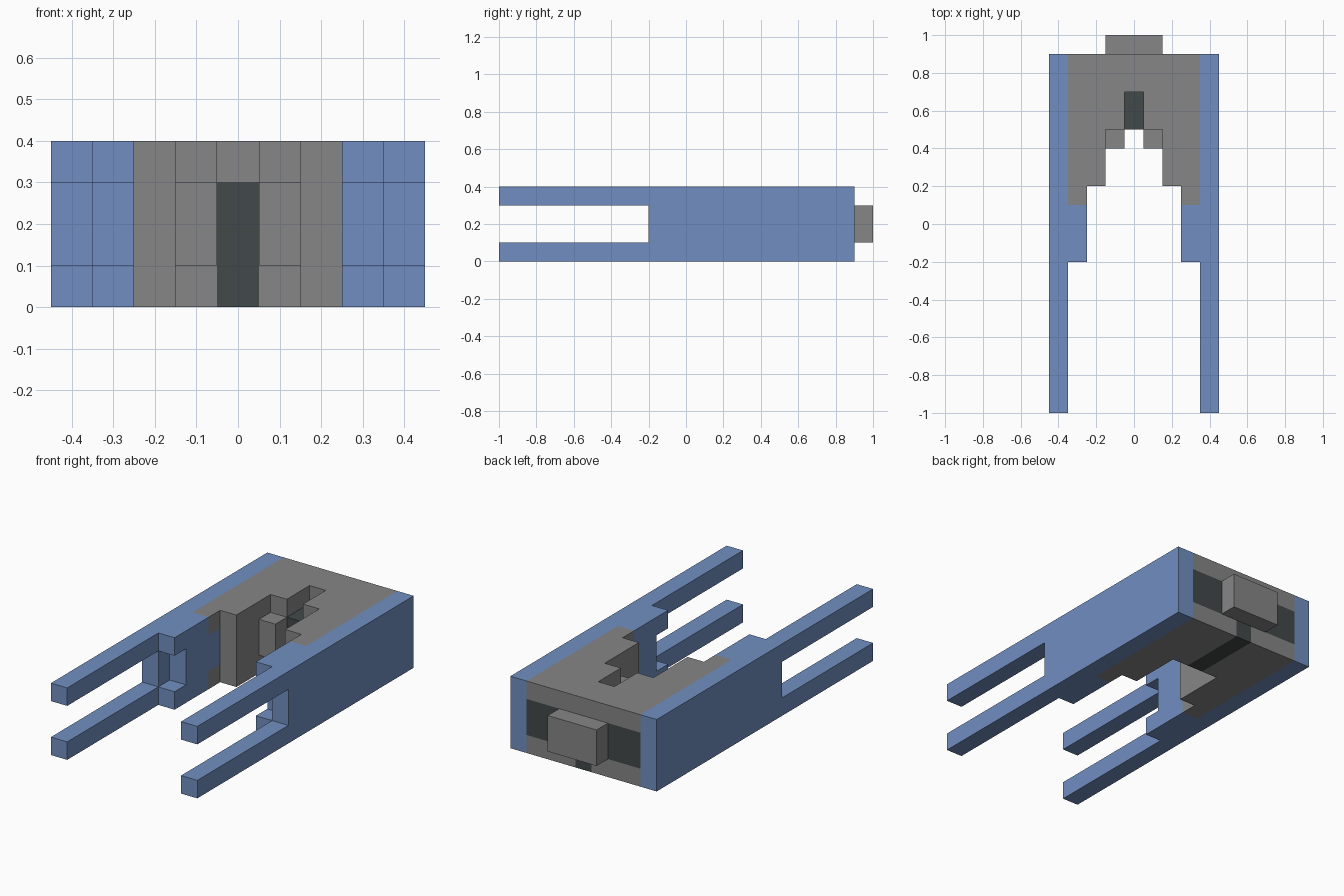
import bpy
import bmesh
from mathutils import Vector

cube = bpy.data.objects.get("Cube")
if cube:
    bpy.data.objects.remove(cube, do_unlink=True)


def make_material(name, rgb):
    mat = bpy.data.materials.new(name)
    mat.use_nodes = True
    color = (*rgb, 1)
    mat.diffuse_color = color
    mat.node_tree.nodes["Principled BSDF"].inputs["Base Color"].default_value = color
    return mat


BLUE = make_material("hull blue", (0.165, 0.275, 0.535))
GREY = make_material("plate grey", (0.24, 0.24, 0.24))
DARK = make_material("core dark grey", (0.054, 0.065, 0.065))


def prism(name, outline, axis, low, high, mat, side=1):
    """Extrude a closed outline along x (outline in y, z) or z (outline in x, y)."""
    bm = bmesh.new()
    if axis == "x":
        points = [Vector((low, a, b)) for a, b in outline]
        push = Vector((high - low, 0, 0))
    else:
        points = [Vector((a, b, low)) for a, b in outline]
        push = Vector((0, 0, high - low))
    base = bm.faces.new([bm.verts.new(p) for p in points])
    result = bmesh.ops.extrude_face_region(bm, geom=[base], use_keep_orig=True)
    moved = [v for v in result["geom"] if isinstance(v, bmesh.types.BMVert)]
    bmesh.ops.translate(bm, vec=push, verts=moved)
    for v in bm.verts:
        v.co.x *= side
    bmesh.ops.recalc_face_normals(bm, faces=bm.faces)
    mesh = bpy.data.meshes.new(name)
    bm.to_mesh(mesh)
    bm.free()
    mesh.materials.append(mat)
    obj = bpy.data.objects.new(name, mesh)
    bpy.context.collection.objects.link(obj)
    return obj


def rect(a0, a1, b0, b1):
    return [(a0, b0), (a1, b0), (a1, b1), (a0, b1)]


# Outer side with two long forward prongs
rail = [(-1, 0), (.9, 0), (.9, .4), (-1, .4), (-1, .3), (-.2, .3), (-.2, .1), (-1, .1)]
# Inner arm, recessed in front and stepped behind
arm = [(-.2, 0), (.1, 0), (.1, .1), (.2, .1), (.2, .3), (.1, .3), (.1, .4),
       (-.2, .4), (-.2, .3), (-.1, .3), (-.1, .1), (-.2, .1)]
# Stepped inner edge shared by the top and bottom plates
steps = [(.35, .9), (.35, .1), (.25, .1), (.25, .2), (.15, .2), (.15, .5), (.05, .5)]
cheek = [(.25, .2), (.25, .5), (.05, .5), (.05, .4), (.15, .4), (.15, .2)]

for label, side in (("left", 1), ("right", -1)):
    prism(label + "_side_rail", rail, "x", .35, .45, BLUE, side)
    prism(label + "_inner_arm", arm, "x", .25, .35, BLUE, side)
    prism(label + "_bottom_plate", steps + [(.05, .9)], "z", 0, .1, GREY, side)
    prism(label + "_cheek_block", cheek, "z", .1, .3, GREY, side)

# Top plate with a slot over the core
half = steps + [(.05, .7)]
prism("top_plate", half + [(-x, y) for x, y in reversed(half)], "z", .3, .4, GREY)

# Dark core, keel strip and rear engine block
prism("core", rect(-.35, .35, .5, .9), "z", .1, .3, DARK)
prism("keel_strip", rect(-.05, .05, .5, .9), "z", 0, .1, DARK)
prism("rear_block", rect(-.15, .15, .9, 1), "z", .1, .3, GREY)
